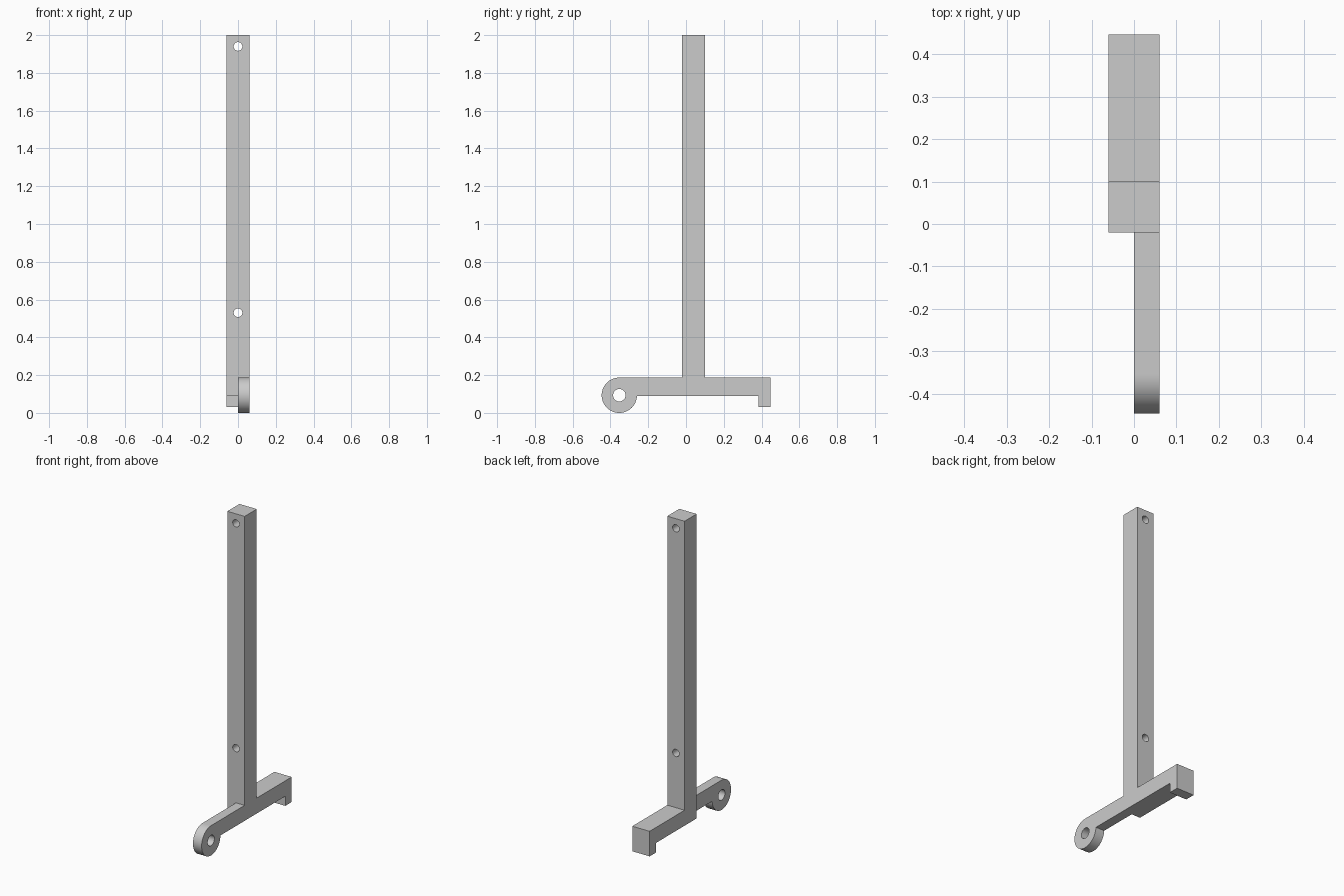
import bpy, bmesh, math
from mathutils import Matrix

cube = bpy.data.objects.get("Cube")
if cube:
    bpy.data.objects.remove(cube, do_unlink=True)

grey = bpy.data.materials.new("plain grey")
grey.use_nodes = True
colour = (0.6, 0.6, 0.6, 1)
grey.diffuse_color = colour
grey.node_tree.nodes["Principled BSDF"].inputs["Base Color"].default_value = colour

HALF = 0.06                 # half width of the post
BAR_LOW, BAR_TOP = 0.09, 0.187
POST_FRONT, POST_BACK = -0.02, 0.1
EYE_Y, EYE_Z, EYE_R = -0.353, 0.0935, 0.0935


def make(name, bm):
    bmesh.ops.recalc_face_normals(bm, faces=bm.faces)
    mesh = bpy.data.meshes.new(name)
    bm.to_mesh(mesh)
    bm.free()
    mesh.materials.append(grey)
    obj = bpy.data.objects.new(name, mesh)
    bpy.context.collection.objects.link(obj)
    return obj


def extrude_profile(name, points, x0, x1):
    """Side profile in (y, z), extruded along x."""
    bm = bmesh.new()
    face = bm.faces.new([bm.verts.new((x0, y, z)) for y, z in points])
    out = bmesh.ops.extrude_face_region(bm, geom=[face])
    moved = [v for v in out["geom"] if isinstance(v, bmesh.types.BMVert)]
    bmesh.ops.translate(bm, verts=moved, vec=(x1 - x0, 0, 0))
    return make(name, bm)


def rod(name, centre, radius, axis):
    bm = bmesh.new()
    turn = Matrix.Rotation(math.pi / 2, 4, "Y" if axis == "X" else "X")
    bmesh.ops.create_cone(bm, cap_ends=True, segments=48, radius1=radius, radius2=radius,
                          depth=0.5, matrix=Matrix.Translation(centre) @ turn)
    return make(name, bm)


def combine(target, tool, operation):
    mod = target.modifiers.new(tool.name, "BOOLEAN")
    mod.operation, mod.solver, mod.object = operation, "EXACT", tool
    bpy.context.view_layer.objects.active = target
    bpy.ops.object.modifier_apply(modifier=mod.name)
    bpy.data.objects.remove(tool, do_unlink=True)


# Upright post with the rear foot and its downturned lip
stand = extrude_profile("stand", [
    (POST_FRONT, BAR_LOW), (0.383, BAR_LOW), (0.383, 0.03), (0.4465, 0.03),
    (0.4465, BAR_TOP), (POST_BACK, BAR_TOP), (POST_BACK, 2), (POST_FRONT, 2)], -HALF, HALF)

# Half-width front arm ending in a round eye
start = math.pi / 2
end = 2 * math.pi + math.asin((BAR_LOW - EYE_Z) / EYE_R)
steps = 48
arc = [start + (end - start) * i / steps for i in range(steps + 1)]
profile = [(EYE_Y + EYE_R * math.cos(a), EYE_Z + EYE_R * math.sin(a)) for a in arc]
arm = extrude_profile("front_arm", profile + [(0.05, BAR_LOW), (0.05, BAR_TOP)], 0, HALF)
combine(stand, arm, "UNION")

# Pivot hole and the two fixing holes
combine(stand, rod("pivot_hole", (0, EYE_Y, EYE_Z), 0.033, "X"), "DIFFERENCE")
for z in (0.53, 1.94):
    combine(stand, rod("fixing_hole", (0, 0, z), 0.023, "Y"), "DIFFERENCE")

# Smooth the curved walls, keep the corners sharp
stand.select_set(True)
bpy.context.view_layer.objects.active = stand
bpy.ops.object.shade_smooth_by_angle(angle=math.radians(30))
